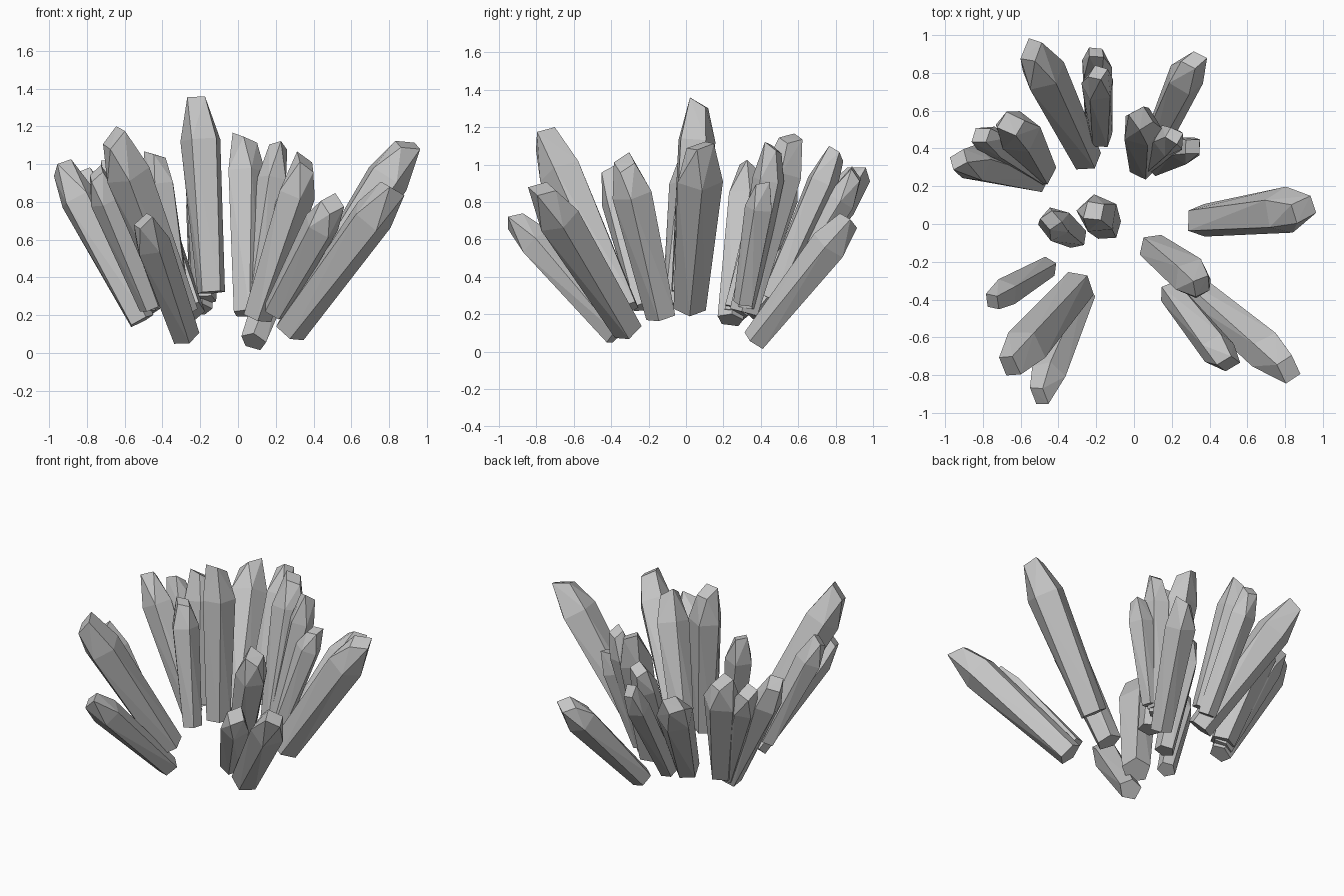
import bpy, bmesh, math, random
from mathutils import Vector

random.seed(4)
cube = bpy.data.objects.get("Cube")
if cube:
    bpy.data.objects.remove(cube, do_unlink=True)

# Single stone colour
stone = bpy.data.materials.new("grey_crystal")
stone.use_nodes = True
GREY = (0.56, 0.56, 0.56, 1)
stone.diffuse_color = GREY
stone.node_tree.nodes["Principled BSDF"].inputs["Base Color"].default_value = GREY


def ring(bm, frame, origin, sides, radius, height, phase, slant=0, lean=0):
    """Ring of points across the crystal axis, optionally tilted."""
    for i in range(sides):
        a = phase + math.tau * i / sides
        r = radius * random.uniform(0.92, 1.08)
        z = height + slant * radius * math.cos(a - lean)
        bm.verts.new(origin + frame @ Vector((r * math.cos(a), r * math.sin(a), z)))


def crystal(name, base, tip, radius):
    """Faceted shard: narrow foot, wide shoulder and a small slanted cap."""
    base, tip = Vector(base), Vector(tip)
    axis = tip - base
    length = axis.length
    frame = axis.to_track_quat('Z', 'Y')
    phase = random.uniform(0, math.tau)
    lean = random.uniform(0, math.tau)
    bm = bmesh.new()
    ring(bm, frame, base, 5, radius * 0.72, 0, phase)
    ring(bm, frame, base, 5, radius, length * 0.8, phase + 0.15)
    ring(bm, frame, base, 4, radius * 0.6, length, phase, 0.5, lean)
    hull = bmesh.ops.convex_hull(bm, input=bm.verts)
    loose = [v for v in hull["geom_interior"] if isinstance(v, bmesh.types.BMVert)]
    bmesh.ops.delete(bm, geom=loose, context='VERTS')
    bmesh.ops.recalc_face_normals(bm, faces=bm.faces)
    mesh = bpy.data.meshes.new(name)
    bm.to_mesh(mesh)
    bm.free()
    mesh.materials.append(stone)
    bpy.context.collection.objects.link(bpy.data.objects.new(name, mesh))


# Centre and right side
crystal("centre_tall_crystal", (-.14, -.01, .32), (-.21, .07, 1.33), .11)
crystal("centre_small_crystal", (-.31, -.07, .25), (-.44, .02, 1.05), .09)
crystal("left_side_crystal", (.35, .02, .24), (.90, .08, 1.10), .125)

# Front shards
crystal("front_left_long_crystal", (.27, -.31, .12), (.82, -.77, .87), .12)
crystal("front_left_thin_crystal", (.20, -.36, .22), (.50, -.74, .79), .10)
crystal("front_left_inner_crystal", (.10, -.13, .19), (.36, -.33, 1.01), .11)
crystal("front_right_tall_crystal", (-.30, -.33, .22), (-.66, -.75, 1.14), .13)
crystal("front_right_low_crystal", (-.28, -.37, .09), (-.50, -.91, .70), .10)
crystal("right_thin_crystal", (-.46, -.23, .24), (-.75, -.41, .95), .085)

# Right fan
crystal("right_fan_outer_crystal", (-.51, .24, .17), (-.93, .34, .98), .10)
crystal("right_fan_middle_crystal", (-.50, .27, .20), (-.81, .47, .94), .095)
crystal("right_fan_inner_crystal", (-.49, .29, .22), (-.65, .53, .99), .12)

# Back shards
crystal("back_right_long_crystal", (-.25, .35, .21), (-.54, .92, .95), .12)
crystal("back_upper_crystal", (-.18, .46, .28), (-.19, .80, 1.06), .09)
crystal("back_lower_crystal", (-.20, .48, .23), (-.20, .91, .95), .085)
crystal("back_left_low_crystal", (.08, .37, .06), (.32, .87, .70), .10)

# Back left fan
crystal("back_fan_tall_crystal", (.05, .31, .21), (.04, .56, 1.14), .11)
crystal("back_fan_middle_crystal", (.08, .32, .24), (.21, .47, 1.09), .085)
crystal("back_fan_low_crystal", (.12, .31, .26), (.31, .41, .90), .08)
